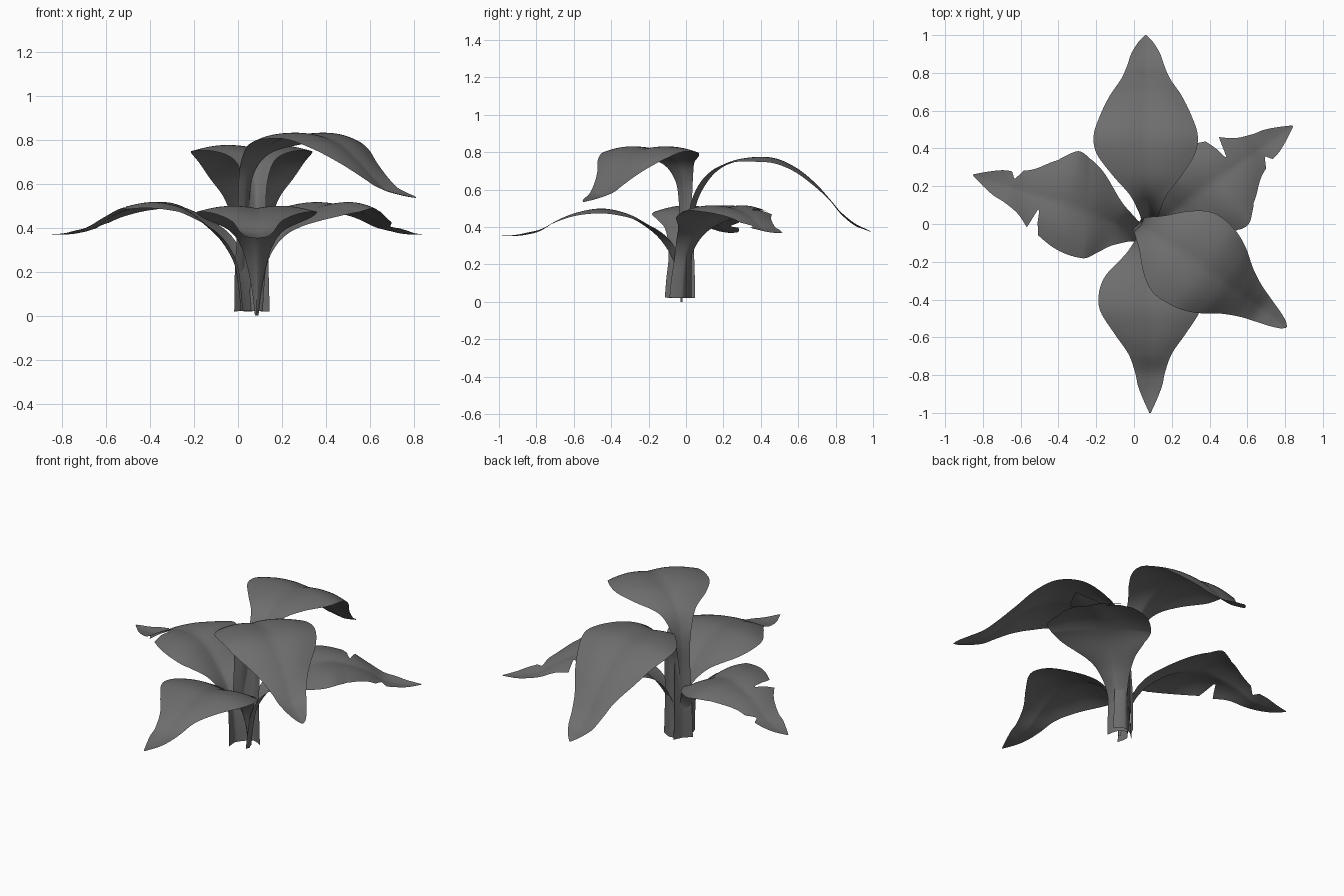
import bpy
from math import cos, sin, pi, radians
from mathutils import Vector

if "Cube" in bpy.data.objects:
    bpy.data.objects.remove(bpy.data.objects["Cube"])

# Leaf profiles: (distance from base, height, half width, cupping of the edges)
BACK = [
    (0, .02, .06, .03), (.0, .2, .055, .03), (.01, .4, .05, .03),
    (.025, .52, .045, .03), (.07, .62, .06, .03), (.135, .70, .098, .02),
    (.22, .75, .178, .01), (.34, .773, .26, 0), (.45, .765, .275, 0),
    (.56, .715, .24, 0), (.66, .635, .19, 0), (.74, .545, .13, .005),
    (.80, .47, .1, .01), (.87, .41, .075, .01), (.93, .385, .04, .005), (.97, .37, .004, 0)]
FRONT_RIGHT = [
    (0, .02, .055, .01), (.0, .2, .05, .01), (.01, .4, .045, .01),
    (.015, .55, .045, .01), (.035, .65, .06, .015), (.08, .735, .105, .01),
    (.17, .795, .205, .0), (.28, .825, .265, 0), (.42, .825, .26, 0),
    (.54, .78, .217, -.005), (.64, .70, .145, 0), (.72, .625, .1, .01),
    (.79, .57, .075, .015), (.87, .548, .05, .01), (.93, .538, .025, .005), (.955, .535, .004, 0)]
LOW = [
    (.14, .37, .125, .03), (.24, .445, .235, .015), (.34, .485, .272, .005),
    (.44, .497, .26, 0), (.56, .475, .185, 0), (.66, .435, .115, 0),
    (.75, .38, .08, .008), (.82, .36, .065, .01), (.89, .352, .04, .005), (.97, .353, .004, 0)]
FRONT = [(0, 0, .008, .01), (.005, .1, .02, .02), (.03, .2, .04, .03), (.075, .29, .07, .04)] + LOW
SIDE_STEM = [(-.01, .02, .065, .03), (.0, .12, .06, .03), (.02, .23, .055, .03), (.07, .32, .08, .035)]
# side leaves are a little shorter and broader, with torn edges
SIDE = SIDE_STEM + [(r * .932, z + .017, w * (1.04 if r < .5 else 1.1), c) for r, z, w, c in LOW]
# tears: (side, start, deepest point, end, remaining half width)
TEARS = [(1, .49, .518, .555, .05), (-1, .66, .69, .715, .045)]

STEPS, COLS = 12, 10


def smooth_path(points):
    """Catmull-Rom through the stations."""
    p = [Vector(q) for q in points]
    p = [2 * p[0] - p[1]] + p + [2 * p[-1] - p[-2]]
    out = []
    for a, b, c, d in zip(p, p[1:], p[2:], p[3:]):
        for k in range(STEPS):
            t = k / STEPS
            out.append(.5 * (2 * b + (c - a) * t + (2 * a - 5 * b + 4 * c - d) * t * t
                             + (3 * b - a - 3 * c + d) * t ** 3))
    return out + [p[-2]]


def torn_width(side, r, w, tears):
    for s, start, deep, end, left in tears:
        if s == side and start < r < end:
            f = (deep - r) / (deep - start) if r < deep else (r - deep) / (end - deep)
            w = min(w, left + (w - left) * f)
    return w


# Dark grey leaf surface
dark = bpy.data.materials.new("leaf_grey")
dark.diffuse_color = (.155, .155, .155, 1)
dark.use_nodes = True
dark.node_tree.nodes["Principled BSDF"].inputs["Base Color"].default_value = dark.diffuse_color


def leaf(name, profile, base, angle, lean=0, tears=(), skew=0):
    """lean slides the stem sideways; skew makes the blade lopsided."""
    path = smooth_path(profile)
    out = Vector((cos(radians(angle)), sin(radians(angle)), 0))
    across = Vector((-out.y, out.x, 0))
    up = Vector((0, 0, 1))
    origin = Vector((base[0], base[1], 0))
    verts, faces = [], []
    for i, (r, z, w, cup) in enumerate(path):
        d = path[min(i + 1, len(path) - 1)] - path[max(i - 1, 0)]
        normal = (up * d[0] - out * d[1]).normalized()
        w = max(w, .003)
        shift = lean * min(1, max(0, 1 - r / .35))
        blade = max(0, w - .07)
        bell = max(0, 1 - abs(r - .27) / .22)
        for j in range(-COLS, COLS + 1):
            x = torn_width(1 if j > 0 else -1, r, w, tears) * j / COLS
            u = abs(x / w)
            # midrib groove, rounded halves and drooping edges
            lift = cup * u ** 1.4 + blade * (.07 * sin(pi * u) - .08 * u * u - .045)
            if .1 < r < .5:
                x *= 1 - skew * min(1, (r - .1) / .1) * (.5 if x > 0 else -.12)
            verts.append(origin + out * (r - skew * x * bell) + up * z
                         + across * (x + shift) + normal * lift)
    n = 2 * COLS + 1
    for i in range(len(path) - 1):
        for j in range(n - 1):
            a = i * n + j
            faces.append((a, a + n, a + n + 1, a + 1))
    mesh = bpy.data.meshes.new(name)
    mesh.from_pydata(verts, [], faces)
    mesh.polygons.foreach_set("use_smooth", [True] * len(faces))
    mesh.materials.append(dark)
    obj = bpy.data.objects.new(name, mesh)
    bpy.context.collection.objects.link(obj)


# Two tall leaves, three low ones
leaf("back_leaf", BACK, (.062, .03), 90, -.022)
leaf("front_right_leaf", FRONT_RIGHT, (.035, .015), -36, -.02)
leaf("front_leaf", FRONT, (.085, -.03), -90)
leaf("left_leaf", SIDE, (.01, -.02), 162, .02, TEARS, .27)
leaf("right_leaf", SIDE, (.1, .0), 35, -.015, TEARS, .27)
